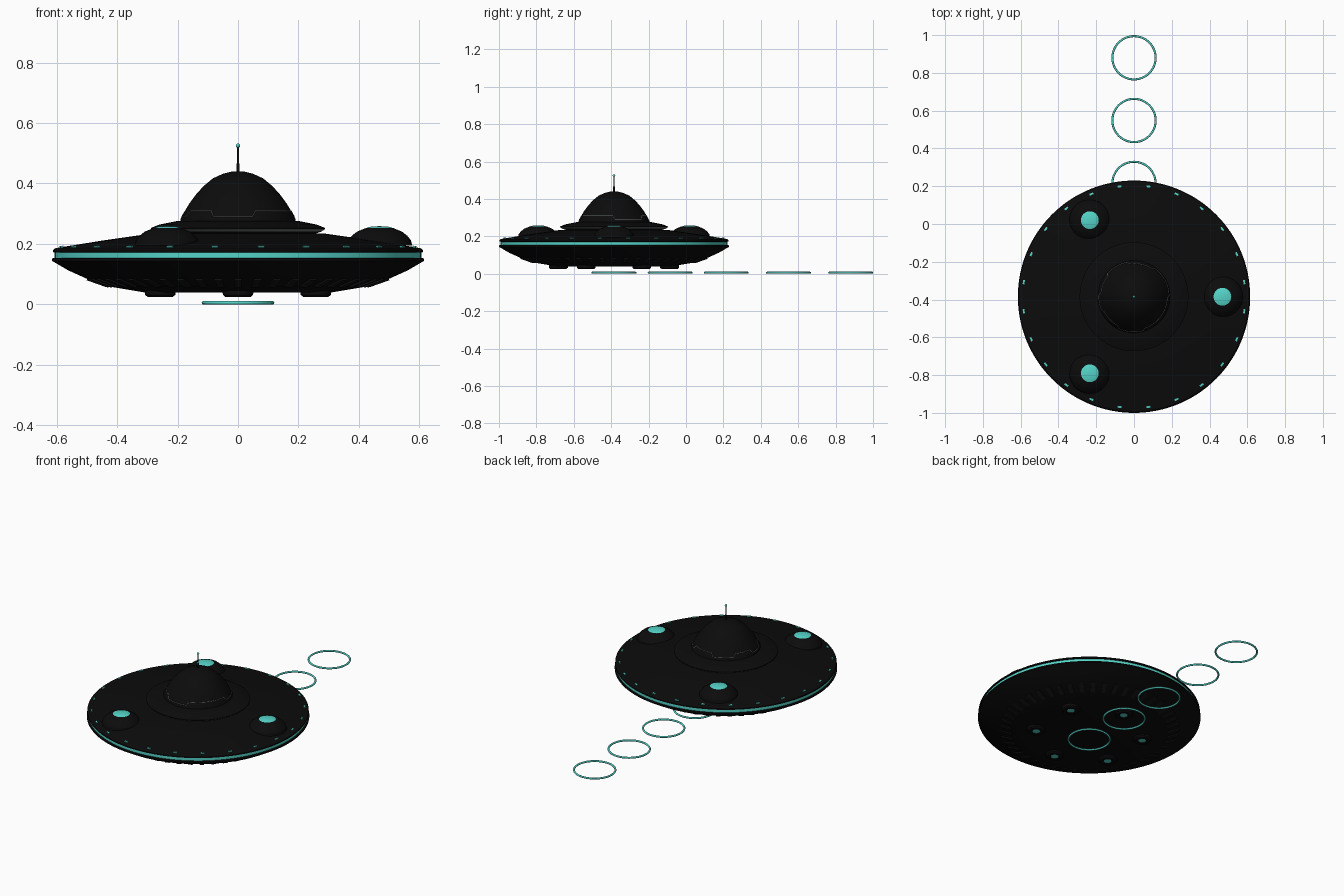
import bpy, bmesh, math
from mathutils import Matrix, Vector

if "Cube" in bpy.data.objects:
    bpy.data.objects.remove(bpy.data.objects["Cube"])

CY = -0.385  # saucer axis


def material(name, rgb):
    m = bpy.data.materials.new(name)
    m.use_nodes = True
    m.diffuse_color = (*rgb, 1)
    b = m.node_tree.nodes["Principled BSDF"]
    b.inputs["Base Color"].default_value = (*rgb, 1)
    b.inputs["Roughness"].default_value = 0.6
    return m


BLACK = material("hull black", (0.0035, 0.0035, 0.0035))
DARK = material("vent charcoal", (0.007, 0.007, 0.007))
TEAL = material("glow teal", (0.09, 0.66, 0.58))
GREY = material("seam grey", (0.16, 0.18, 0.18))


def finish(name, bm, mats, loc=(0, CY, 0), smooth=True):
    bmesh.ops.remove_doubles(bm, verts=bm.verts, dist=1e-6)
    bmesh.ops.recalc_face_normals(bm, faces=bm.faces)
    me = bpy.data.meshes.new(name)
    bm.to_mesh(me)
    bm.free()
    for m in mats:
        me.materials.append(m)
    ob = bpy.data.objects.new(name, me)
    bpy.context.collection.objects.link(ob)
    ob.location = loc
    if smooth:
        bpy.ops.object.select_all(action="DESELECT")
        ob.select_set(True)
        bpy.context.view_layer.objects.active = ob
        bpy.ops.object.shade_smooth_by_angle(angle=math.radians(25))
    return ob


def lathe(name, profile, mats, loc=(0, CY, 0), steps=96, rule=None):
    """Spin (radius, height) points round z; rule picks a material from a face centre."""
    bm = bmesh.new()
    vs = [bm.verts.new((r, 0, z)) for r, z in profile]
    es = [bm.edges.new(p) for p in zip(vs, vs[1:])]
    bmesh.ops.spin(bm, geom=vs + es, cent=(0, 0, 0), axis=(0, 0, 1),
                   angle=math.tau, steps=steps, use_merge=False)
    bmesh.ops.remove_doubles(bm, verts=bm.verts, dist=1e-5)
    if rule:
        for f in bm.faces:
            f.material_index = rule(f.calc_center_median())
    return finish(name, bm, mats, loc)


def box_ring(name, count, radius, z, size, tilt, mat, offset=0.0):
    """Boxes repeated round the axis, tilted to follow the hull."""
    bm = bmesh.new()
    for i in range(count):
        m = (Matrix.Rotation(math.tau * (i + offset) / count, 4, "Z")
             @ Matrix.Translation((radius, 0, z))
             @ Matrix.Rotation(tilt, 4, "Y") @ Matrix.Diagonal((*size, 1)))
        bmesh.ops.create_cube(bm, size=1, matrix=m)
    return finish(name, bm, [mat], smooth=False)


def tube(name, points, radius, mat):
    cu = bpy.data.curves.new(name, "CURVE")
    cu.dimensions = "3D"
    cu.bevel_depth = radius
    cu.bevel_resolution = 1
    sp = cu.splines.new("POLY")
    sp.points.add(len(points) - 1)
    for p, co in zip(sp.points, points):
        p.co = (*co, 1)
    sp.use_cyclic_u = True
    cu.materials.append(mat)
    ob = bpy.data.objects.new(name, cu)
    bpy.context.collection.objects.link(ob)
    ob.location = (0, CY, 0)


# Main disc with the glowing rim channel
hull = [(0, 0.04), (0.31, 0.04), (0.43, 0.06), (0.5, 0.085), (0.56, 0.112),
        (0.615, 0.144), (0.615, 0.152), (0.606, 0.154), (0.606, 0.171),
        (0.612, 0.173), (0.612, 0.18), (0.604, 0.186), (0.58, 0.19),
        (0.45, 0.211), (0.29, 0.234), (0, 0.234)]
lathe("saucer_hull", hull, [BLACK, TEAL], steps=128,
      rule=lambda c: int(0.155 < c.z < 0.17 and c.xy.length > 0.6))

# Stepped collar with a pale seam below its edge
collar = [(0.2, 0.23), (0.25, 0.232), (0.276, 0.241), (0.288, 0.249),
          (0.288, 0.253), (0.26, 0.264), (0.2, 0.276), (0.18, 0.276)]
lathe("collar", collar, [BLACK, GREY],
      rule=lambda c: int(0.24 < c.z < 0.25 and c.xy.length > 0.27))

# Cabin dome
dome = [(0.192, 0.27), (0.19, 0.283), (0.178, 0.305), (0.16, 0.335),
        (0.138, 0.365), (0.112, 0.393), (0.083, 0.417), (0.05, 0.432),
        (0.022, 0.439), (0, 0.44)]
lathe("cabin_dome", dome, [BLACK])

# Stepped panel seam around the dome
HIGH = [(-73, 0), (55, 100), (140, 175), (205, 242)]
seam = []


def seam_arc(a, b, r, z):
    n = max(2, int((b - a) / 5))
    for i in range(n + 1):
        t = math.radians(a + (b - a) * i / n)
        seam.append((r * math.cos(t), r * math.sin(t), z))


for (a, b), (nxt, _) in zip(HIGH, HIGH[1:] + [(HIGH[0][0] + 360, 0)]):
    seam_arc(a + 2, b - 2, 0.176, 0.309)
    seam_arc(b + 2, nxt - 2, 0.186, 0.291)
tube("dome_seam", seam, 0.0014, GREY)

# Antenna
lathe("antenna_mast", [(0, 0.435), (0.006, 0.435), (0.005, 0.46), (0.003, 0.475),
                       (0.003, 0.522), (0, 0.522)], [BLACK], steps=12)
bm = bmesh.new()
bmesh.ops.create_uvsphere(bm, u_segments=12, v_segments=8, radius=0.007)
finish("antenna_tip", bm, [TEAL], (0, CY, 0.525))

# Three domed pods with glowing caps
pod = [(0.108, 0.195), (0.104, 0.212), (0.092, 0.227), (0.074, 0.241),
       (0.047, 0.252), (0.03, 0.257), (0, 0.259)]
for i in range(3):
    a = math.tau * i / 3
    lathe(f"upper_pod_{i + 1}", pod, [BLACK, TEAL], steps=40,
          loc=(0.468 * math.cos(a), CY + 0.468 * math.sin(a), 0),
          rule=lambda c: int(c.xy.length < 0.047))

# Six underside thrusters with glowing centres
thruster = [(0, 0.028), (0.022, 0.028), (0.026, 0.025), (0.042, 0.025),
            (0.05, 0.032), (0.052, 0.05)]
for i in range(6):
    a = math.tau * (i + 0.5) / 6
    lathe(f"lower_thruster_{i + 1}", thruster, [BLACK, TEAL], steps=32,
          loc=(0.297 * math.cos(a), CY + 0.297 * math.sin(a), 0),
          rule=lambda c: int(c.xy.length < 0.022))

# Rim lights and underside vents
box_ring("rim_lights", 24, 0.588, 0.1895, (0.01, 0.022, 0.008), 0.14, TEAL, 0.5)
box_ring("underside_vents", 48, 0.466, 0.072, (0.07, 0.024, 0.008), -0.34, DARK)

# Trail of glowing rings
for i, y in enumerate((CY, -0.085, 0.215, 0.548, 0.88)):
    bpy.ops.mesh.primitive_torus_add(major_radius=0.1145, minor_radius=0.0055,
                                     major_segments=64, minor_segments=10,
                                     location=(0, y, 0.0055))
    ring = bpy.context.object
    ring.name = f"trail_ring_{i + 1}"
    ring.data.materials.append(TEAL)
    bpy.ops.object.shade_smooth_by_angle(angle=math.radians(40))
